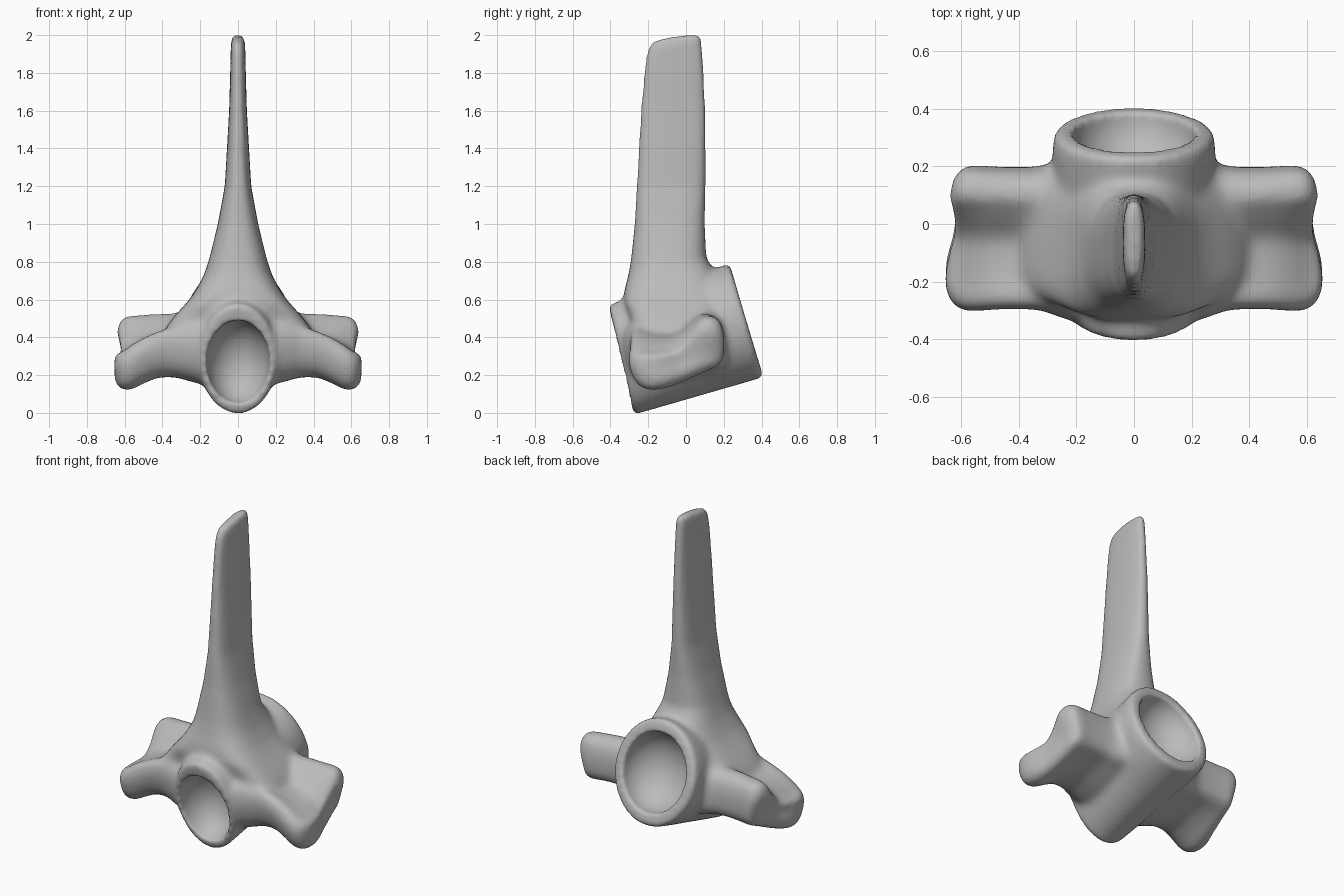
import bpy, bmesh, math
from mathutils import Matrix, Vector

cube = bpy.data.objects.get("Cube")
if cube:
    bpy.data.objects.remove(cube, do_unlink=True)

bone = bpy.data.materials.new("bone grey")
bone.use_nodes = True
GREY = (0.5, 0.5, 0.5, 1)
bone.diffuse_color = GREY
bone.node_tree.nodes["Principled BSDF"].inputs["Base Color"].default_value = GREY

bm = bmesh.new()


def loft(rings):
    """Skin a closed solid over rings of equal length."""
    loops = [[bm.verts.new(p) for p in ring] for ring in rings]
    n = len(loops[0])
    faces = [bm.faces.new((a[i], a[(i + 1) % n], b[(i + 1) % n], b[i]))
             for a, b in zip(loops, loops[1:]) for i in range(n)]
    faces += [bm.faces.new(loops[0][::-1]), bm.faces.new(loops[-1])]
    bmesh.ops.recalc_face_normals(bm, faces=faces)


def oval(center, side, up, power=2.0, n=48):
    """Superellipse ring spanned by two half-axis vectors."""
    ring = []
    for i in range(n):
        a = math.tau * i / n
        c, s = math.cos(a), math.sin(a)
        ring.append(Vector(center)
                    + Vector(side) * math.copysign(abs(c) ** (2 / power), c)
                    + Vector(up) * math.copysign(abs(s) ** (2 / power), s))
    return ring


def rounded(points, steps=5):
    """Closed Catmull-Rom curve through 2D points."""
    pts = [Vector(p) for p in points]
    n, out = len(pts), []
    for i in range(n):
        a, b, c, d = (pts[(i + k) % n] for k in (-1, 0, 1, 2))
        for s in range(steps):
            t = s / steps
            out.append(0.5 * (2 * b + (c - a) * t + (2 * a - 5 * b + 4 * c - d) * t * t
                              + (3 * b - a - 3 * c + d) * t ** 3))
    return out


# Centrum: tilted barrel, wider at the back
front, back = Vector((0, -0.343, 0.281)), Vector((0, 0.32, 0.49))
front_up, back_up = Vector((0, -0.067, 0.292)), Vector((0, -0.09, 0.302))
loft([oval(front.lerp(back, t), (w, 0, 0), front_up.lerp(back_up, t))
      for t, w in ((0, 0.2), (0.08, 0.213), (0.3, 0.24), (0.6, 0.26),
                   (0.78, 0.283), (0.92, 0.283), (1, 0.275))])

# Neural spine: blade flaring into the arch
# Rows are z, half width, y front, y back, squareness
spine = ((0.33, 0.34, -0.27, 0.19, 5), (0.42, 0.4, -0.285, 0.2, 5),
         (0.47, 0.37, -0.29, 0.2, 5), (0.52, 0.33, -0.305, 0.2, 4.5),
         (0.58, 0.275, -0.33, 0.19, 4), (0.64, 0.228, -0.328, 0.18, 3.4),
         (0.72, 0.185, -0.308, 0.165, 2.9), (0.775, 0.165, -0.297, 0.135, 2.7),
         (0.82, 0.151, -0.29, 0.107, 2.7),
         (1.0, 0.107, -0.272, 0.1, 2.7), (1.2, 0.07, -0.262, 0.105, 2.7),
         (1.6, 0.047, -0.242, 0.107, 2.7), (1.85, 0.04, -0.22, 0.095, 2.7),
         (1.963, 0.038, -0.208, 0.088, 2.7), (2.005, 0.03, -0.185, 0.08, 2.7))
rings = []
for z, w, y0, y1, power in spine:
    ring = oval((0, (y0 + y1) / 2, z), (w, 0, 0), (0, (y1 - y0) / 2, 0), power)
    if z > 1.9:  # crest slopes down to the front
        for p in ring:
            p.z -= 0.25 * max(0, -p.y - 0.03)
    rings.append(ring)
loft(rings)

# Transverse processes: two-lobed section, front lobe drooping outward
# Rows are x, size, lift of the front, droop of the front ridge, depth of the end notch
lobes = rounded([(-0.20, 0.115), (-0.275, 0.165), (-0.305, 0.28), (-0.275, 0.37),
                 (-0.18, 0.375), (-0.06, 0.40), (0.03, 0.47), (0.11, 0.515),
                 (0.18, 0.485), (0.205, 0.38), (0.185, 0.265), (0.08, 0.205), (-0.08, 0.135)])
sections = ((0.05, 1.15, 0.08, 0, 0), (0.2, 1.14, 0.085, 0, 0), (0.26, 1.07, 0.09, 0, 0),
            (0.32, 0.985, 0.095, 0, 0), (0.37, 0.97, 0.097, 0.01, 0),
            (0.43, 0.97, 0.09, 0.025, 0), (0.5, 0.98, 0.05, 0.02, 0),
            (0.56, 1, 0.012, 0.025, 0.2), (0.605, 0.98, 0, 0.045, 0.6),
            (0.638, 0.87, 0, 0.055, 1), (0.656, 0.68, 0, 0.055, 1),
            (0.654, 0.45, 0, 0.05, 1), (0.645, 0.15, 0, 0.04, 1))
mid = Vector((-0.04, 0.305))
for side in (1, -1):
    rings = []
    for x, size, lift, droop, notch in sections:
        ring = []
        for p in lobes:
            y, z = mid + (p - mid) * size
            lead = 2 * (0.2 - y)
            ridge = max(0, z - 0.22) / 0.15 * min(1, max(0, (0.08 - y) / 0.14))
            rear = min(1, max(0, y / 0.1))
            low = min(1, max(0, (0.43 - z) / 0.12))
            dent = 0.03 * math.exp(-((y + 0.01) / 0.08) ** 2) + rear * (0.01 + 0.035 * low)
            ring.append((side * (x - notch * dent), y, z + lift * lead - droop * ridge))
        rings.append(ring)
    loft(rings)

mesh = bpy.data.meshes.new("vertebra")
bm.to_mesh(mesh)
bm.free()
vertebra = bpy.data.objects.new("vertebra", mesh)
bpy.context.collection.objects.link(vertebra)


# Cutters for the hollow ends of the centrum
def cup(name, center, radii):
    cb = bmesh.new()
    tilt = Matrix.Rotation(math.radians(15), 4, "X")
    bmesh.ops.create_uvsphere(cb, u_segments=48, v_segments=32, radius=1,
                              matrix=Matrix.Translation(center) @ tilt @ Matrix.Diagonal((*radii, 1)))
    me = bpy.data.meshes.new(name)
    cb.to_mesh(me)
    cb.free()
    ob = bpy.data.objects.new(name, me)
    ob.hide_render = True
    bpy.context.collection.objects.link(ob)
    return ob


cups = [cup("front_cup_cutter", front + Vector((0, 0, -0.013)), (0.168, 0.19, 0.225)),
        cup("back_cup_cutter", back, (0.212, 0.19, 0.238))]


# Fuse, soften, hollow the ends, soften the rims
def fuse(iterations):
    remesh = vertebra.modifiers.new("fuse", "REMESH")
    remesh.mode = "VOXEL"
    remesh.voxel_size = 0.013
    smooth = vertebra.modifiers.new("soften", "SMOOTH")
    smooth.factor = 0.5
    smooth.iterations = iterations


fuse(16)
for c in cups:
    cut = vertebra.modifiers.new("hollow", "BOOLEAN")
    cut.operation = "DIFFERENCE"
    cut.solver = "EXACT"
    cut.object = c
fuse(4)

# Bake the modifiers and remove the cutters
bpy.context.view_layer.update()
baked = bpy.data.meshes.new_from_object(vertebra.evaluated_get(bpy.context.evaluated_depsgraph_get()))
vertebra.modifiers.clear()
vertebra.data = baked
for c in cups:
    bpy.data.objects.remove(c, do_unlink=True)

baked.materials.clear()
baked.materials.append(bone)
baked.polygons.foreach_set("material_index", [0] * len(baked.polygons))
baked.shade_smooth()
